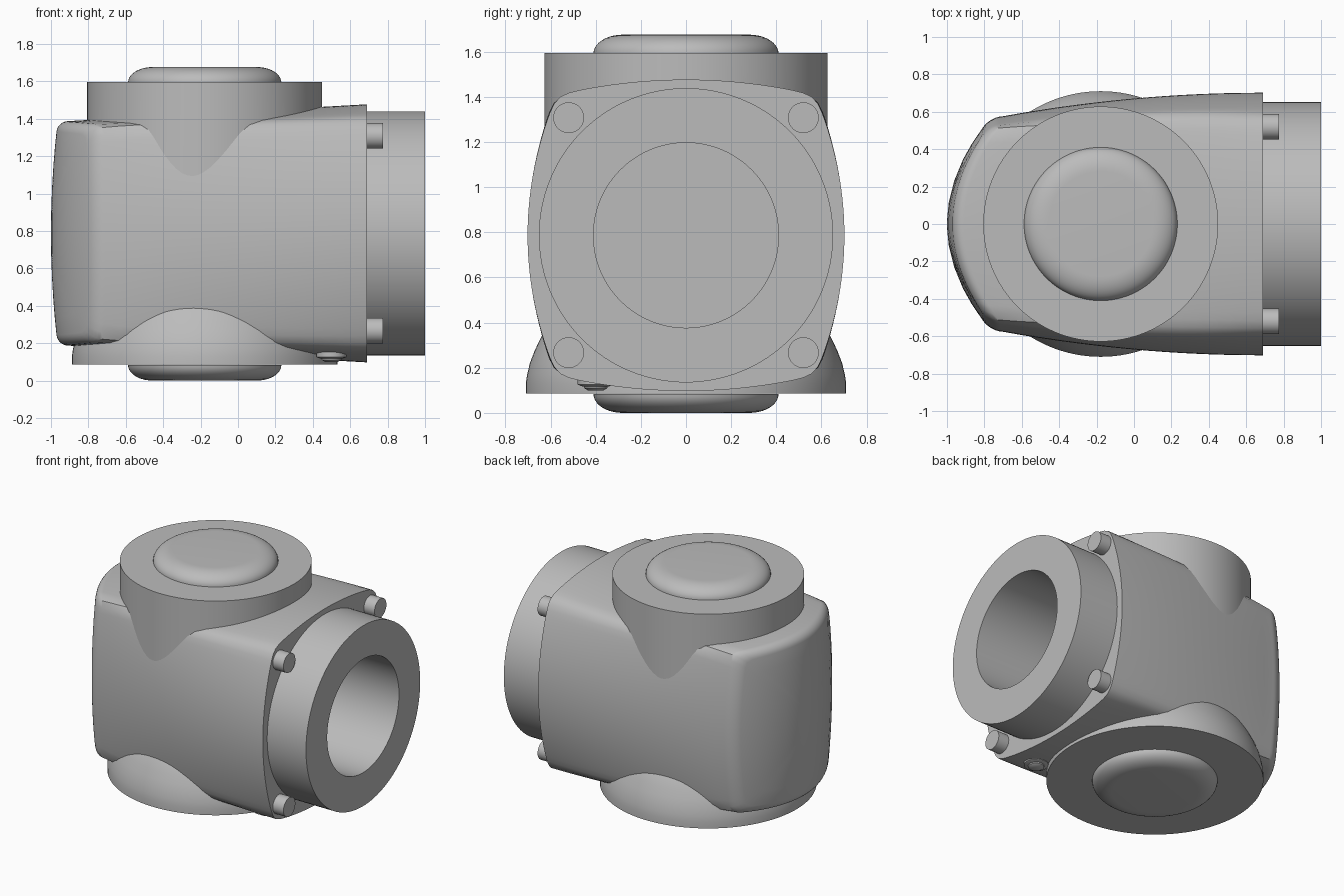
import bpy, bmesh, math
from mathutils import Vector

if "Cube" in bpy.data.objects:
    bpy.data.objects.remove(bpy.data.objects["Cube"])

grey = bpy.data.materials.new("cast_grey")
grey.use_nodes = True
colour = (0.5, 0.5, 0.5, 1)
grey.diffuse_color = colour
grey.node_tree.nodes["Principled BSDF"].inputs["Base Color"].default_value = colour

N = 128
ANGLES = [2 * math.pi * i / N for i in range(N)]
MID = 0.787      # height of the horizontal bore axis
PORT = -0.178    # x of the vertical port axis
FACE = 0.69      # x of the mounting face


def skin(name, rings, caps=(True, True)):
    """Join a list of equal rings into one surface, optionally capping the ends."""
    bm = bmesh.new()
    loops = [[bm.verts.new(p) for p in ring] for ring in rings]
    for a, b in zip(loops, loops[1:]):
        for i in range(len(a)):
            j = (i + 1) % len(a)
            bm.faces.new((a[i], a[j], b[j], b[i]))
    if caps[0]:
        bm.faces.new(loops[0][::-1])
    if caps[1]:
        bm.faces.new(loops[-1])
    bmesh.ops.recalc_face_normals(bm, faces=bm.faces)
    mesh = bpy.data.meshes.new(name)
    bm.to_mesh(mesh)
    bm.free()
    mesh.materials.append(grey)
    obj = bpy.data.objects.new(name, mesh)
    bpy.context.collection.objects.link(obj)
    bpy.ops.object.select_all(action='DESELECT')
    bpy.context.view_layer.objects.active = obj
    obj.select_set(True)
    bpy.ops.object.shade_smooth_by_angle(angle=math.radians(32))
    return obj


def upright(profile, x=PORT, y=0.0, trim=lambda z, s: z):
    """Rings of (radius, z) about a vertical axis; trim limits z around the ring."""
    return [[Vector((x + r * math.cos(a), y + r * math.sin(a),
                     trim(z, math.sin(a) ** 2))) for a in ANGLES] for r, z in profile]


def along_x(profile, y=0.0, z=MID):
    """Rings of (radius, x) about a horizontal axis."""
    return [[Vector((x, y + r * math.cos(a), z + r * math.sin(a)))
             for a in ANGLES] for r, x in profile]


def reach(c, s, half, sag):
    """Distance from the centre to a bowed side in direction (c, s)."""
    c, k = abs(c), sag * s * s / 0.36
    return half / c if k < 1e-9 else (-c + math.sqrt(c * c + 4 * k * half)) / (2 * k)


def section(t):
    """Bowed square with soft corners, t running from rear end to mounting face."""
    ease = 1 - (1 - t) ** 2
    wide, tall = 0.575 + 0.127 * ease, 0.6 + 0.09 * t
    side_sag, top_sag = 0.06 + 0.06 * t, 0.025 + 0.05 * t
    pts = []
    for a in ANGLES:
        c, s = math.cos(a) + 1e-6, math.sin(a) + 1e-6
        r1, r2 = reach(c, s, wide, side_sag), reach(s, c, tall, top_sag)
        r = (r1 ** -36 + r2 ** -36) ** (-1 / 36)
        pts.append((r * c, r * s))
    return pts


def dome(y, z):
    """Bowed rear end."""
    return -1 + 0.72 * y * y + 0.1 * z * z


# Housing: rear end, rounded rim, tapering sides, mounting face and bore
rings = []
rear = section(0)
soft = 0.055
for k in (0.03, 0.2, 0.4, 0.6, 0.75):
    rings.append([(dome(y * k, z * k), y * k, MID + z * k) for y, z in rear])
for i in range(7):
    a = i / 6 * math.pi / 2
    k = 1 - soft * (1 - math.sin(a)) / 0.6
    rings.append([(dome(y * k, z * k) + soft * (1 - math.cos(a)), y * k, MID + z * k)
                  for y, z in rear])
for i in range(1, 17):
    t = i / 16
    rings.append([((dome(*e) + soft) * (1 - t) + FACE * t, y, MID + z)
                  for e, (y, z) in zip(rear, section(t))])
rings += along_x([(0.41, FACE), (0.41, -0.3)])
skin("housing", rings)

# Round mounting collar with open bore
skin("mounting_collar", along_x([(0.652, FACE), (0.652, 1.0), (0.41, 1.0), (0.41, FACE)]),
     (False, False))

# Bolts around the collar
for side, y in (("right", -0.52), ("left", 0.52)):
    for level, z in (("lower", 0.267), ("upper", 1.308)):
        skin(f"{side}_{level}_bolt", along_x([(0.068, FACE - 0.02), (0.068, 0.775)], y, z))

# Upper port: straight sleeve fading into the housing
skin("upper_port", upright([(0.628, 1.0), (0.628, 1.595)],
                           trim=lambda z, s: max(z, 1.3 - 0.25 * s)), (False, True))

# Lower port: flared skirt
flare = [(0.71, 0.085), (0.71, 0.13), (0.704, 0.17), (0.692, 0.22), (0.673, 0.27),
         (0.65, 0.32), (0.625, 0.37), (0.597, 0.41), (0.57, 0.45)]
skin("lower_port", upright(flare, trim=lambda z, s: min(z, 0.36 + 0.1 * s)), (True, False))


# Rounded pads on both ports
def pad(name, base, direction):
    steps = [i / 10 * math.pi / 2 for i in range(11)]
    profile = [(0.28 + 0.13 * math.cos(a), base + direction * 0.083 * math.sin(a))
               for a in steps]
    skin(name, upright(profile), (False, True))


pad("upper_pad", 1.593, 1)
pad("lower_pad", 0.083, -1)

# Small plug on the underside
skin("plug_washer", upright([(0.08, 0.17), (0.08, 0.125), (0.06, 0.118)], 0.5, -0.4))
skin("plug_head", upright([(0.055, 0.13), (0.052, 0.11), (0.035, 0.1)], 0.5, -0.4))
